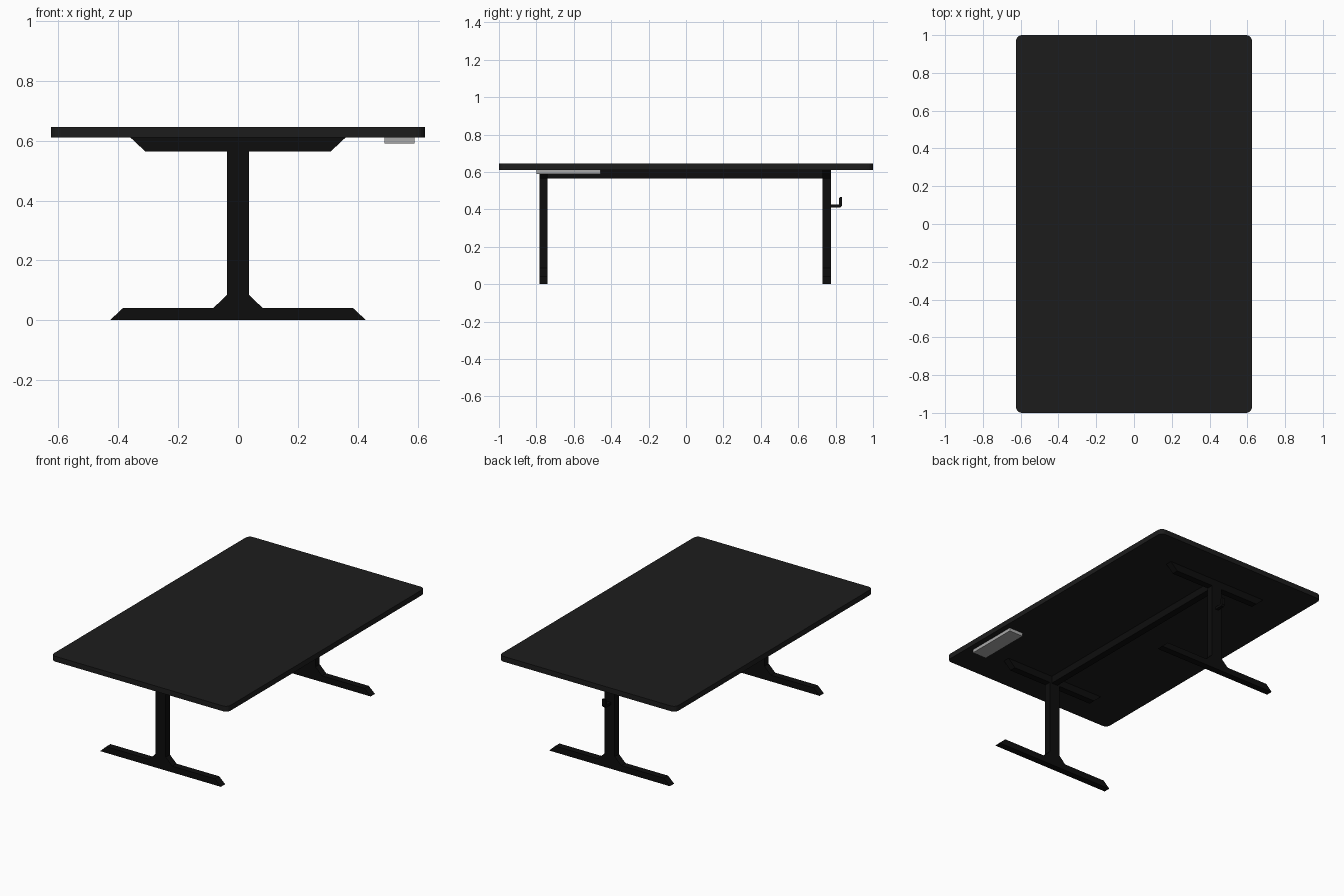
import bpy, bmesh
from mathutils import Vector

if "Cube" in bpy.data.objects:
    bpy.data.objects.remove(bpy.data.objects["Cube"])


def material(name, value):
    m = bpy.data.materials.new(name)
    m.diffuse_color = (value, value, value, 1)
    m.use_nodes = True
    m.node_tree.nodes["Principled BSDF"].inputs["Base Color"].default_value = m.diffuse_color
    return m


TOP = material("charcoal", 0.012)
FRAME = material("black_metal", 0.004)
GREY = material("grey_plastic", 0.40)


def extrude(name, points, offset, mat, bevel=0.0, segments=2):
    """Closed solid made by sweeping a planar outline along an offset."""
    bm = bmesh.new()
    face = bm.faces.new([bm.verts.new(p) for p in points])
    res = bmesh.ops.extrude_face_region(bm, geom=[face], use_keep_orig=True)
    moved = [g for g in res["geom"] if isinstance(g, bmesh.types.BMVert)]
    bmesh.ops.translate(bm, verts=moved, vec=Vector(offset))
    bmesh.ops.recalc_face_normals(bm, faces=bm.faces[:])
    if bevel:
        axis = Vector(offset).normalized()
        edges = [e for e in bm.edges if abs(
            (e.verts[0].co - e.verts[1].co).normalized().dot(axis)) > 0.99]
        bmesh.ops.bevel(bm, geom=edges, offset=bevel, segments=segments,
                        profile=0.5, affect='EDGES')
    mesh = bpy.data.meshes.new(name)
    bm.to_mesh(mesh)
    bm.free()
    mesh.materials.append(mat)
    obj = bpy.data.objects.new(name, mesh)
    bpy.context.collection.objects.link(obj)
    return obj


def box(name, lo, hi, mat, bevel=0.0, segments=2):
    pts = [(lo[0], lo[1], lo[2]), (hi[0], lo[1], lo[2]),
           (hi[0], hi[1], lo[2]), (lo[0], hi[1], lo[2])]
    return extrude(name, pts, (0, 0, hi[2] - lo[2]), mat, bevel, segments)


def side_profile(name, half, y0, y1, mat):
    """Left-right symmetric profile in x/z, swept along y."""
    pts = [(x, y0, z) for x, z in half] + [(-x, y0, z) for x, z in reversed(half)]
    return extrude(name, pts, (0, y1 - y0, 0), mat)


# Tabletop with rounded corners
box("tabletop", (-0.625, -1, 0.611), (0.625, 1, 0.645), TOP, 0.032, 5)

# Leg frames: foot with gussets, post and top bracket
foot = [(0.428, 0), (0.385, 0.04), (0.083, 0.04), (0.037, 0.085)]
bracket = [(0.31, 0.564), (0.36, 0.611)]
for label, y0, y1 in (("front", -0.784, -0.741), ("back", 0.731, 0.774)):
    side_profile(label + "_foot", foot, y0, y1, FRAME)
    box(label + "_post", (-0.037, y0, 0.085), (0.037, y1, 0.564), FRAME)
    side_profile(label + "_bracket", bracket, y0, y1, FRAME)

# Long beam joining the legs
box("cross_beam", (-0.022, -0.741, 0.564), (0.022, 0.731, 0.611), FRAME)

# Control box under the top
box("control_box", (0.489, -0.80, 0.590), (0.589, -0.457, 0.611), GREY)

# Bag hook on the back post
hook = [(0.774, 0.41), (0.825, 0.41), (0.835, 0.42), (0.835, 0.465),
        (0.824, 0.465), (0.817, 0.457), (0.817, 0.426), (0.774, 0.426)]
extrude("bag_hook", [(-0.01, y, z) for y, z in hook], (0.02, 0, 0), FRAME)
